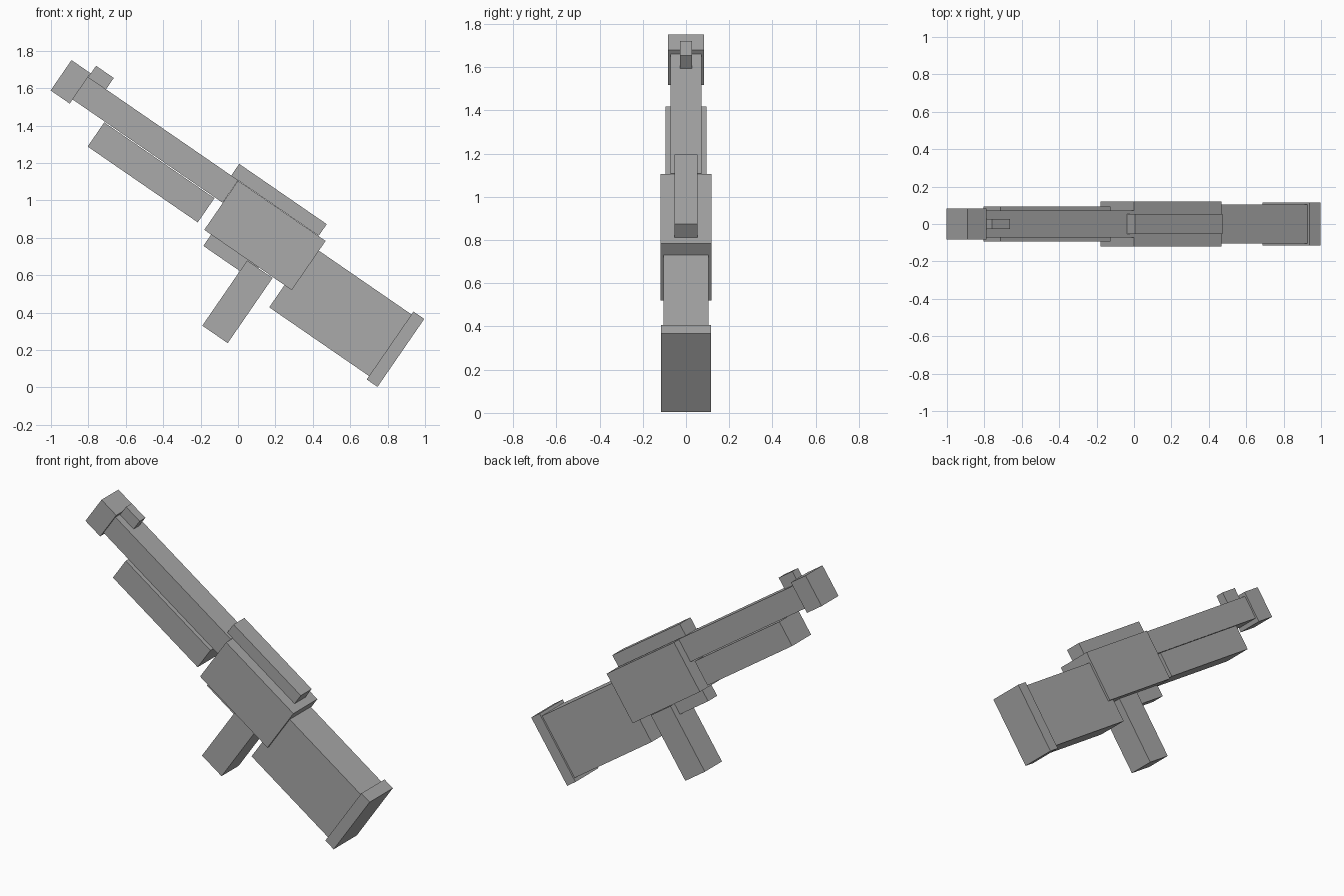
import bpy, math

TILT = math.radians(34.55)  # whole model slopes down toward +x

grey = bpy.data.materials.new("plain_grey")
grey.diffuse_color = (0.4, 0.4, 0.4, 1)


def box(name, x, z, length, height, half_width):
    """Tilted block: length runs along the barrel, height across it."""
    bpy.ops.mesh.primitive_cube_add(size=1, location=(x, 0, z), rotation=(0, TILT, 0))
    ob = bpy.context.object
    ob.name = name
    ob.scale = (length, 2 * half_width, height)
    ob.data.materials.append(grey)
    return ob


# Front end
box("muzzle", -0.895, 1.634, 0.124, 0.197, 0.084)
box("front_sight", -0.733, 1.656, 0.115, 0.076, 0.028)
box("barrel", -0.445, 1.326, 0.982, 0.146, 0.072)
box("handguard", -0.465, 1.150, 0.715, 0.157, 0.094)

# Middle
box("receiver", 0.144, 0.813, 0.568, 0.319, 0.119)
box("top_rail", 0.219, 1.003, 0.568, 0.076, 0.054)
box("trigger_guard", -0.035, 0.702, 0.31, 0.08, 0.045)
box("grip", -0.003, 0.458, 0.165, 0.423, 0.085)

# Rear end
box("stock", 0.548, 0.409, 0.65, 0.40, 0.104)
box("butt_plate", 0.842, 0.2045, 0.07, 0.441, 0.115)
